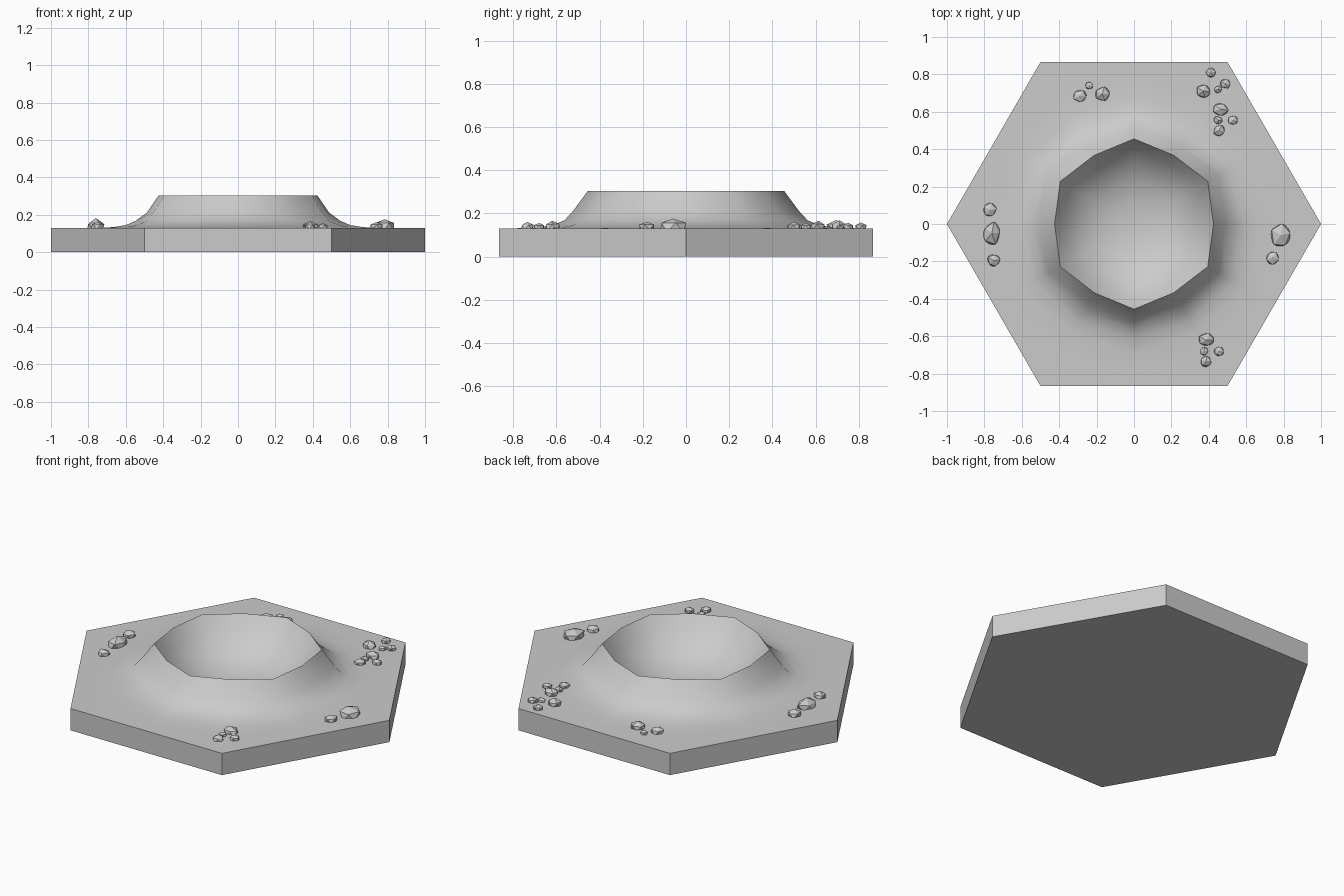
import bpy
import bmesh
import random
from math import cos, sin, pi
from mathutils import Vector, Matrix

random.seed(4)
if "Cube" in bpy.data.objects:
    bpy.data.objects.remove(bpy.data.objects["Cube"], do_unlink=True)

SIDES = 12
PLATE_TOP = 0.13


def make_material(name, colour):
    mat = bpy.data.materials.new(name)
    mat.use_nodes = True
    mat.diffuse_color = colour
    mat.node_tree.nodes["Principled BSDF"].inputs["Base Color"].default_value = colour
    return mat


stone = make_material("grey stone", (0.6, 0.6, 0.6, 1))


def finish(bm, name, smooth_angle=None):
    bmesh.ops.recalc_face_normals(bm, faces=bm.faces)
    mesh = bpy.data.meshes.new(name)
    bm.to_mesh(mesh)
    bm.free()
    mesh.materials.append(stone)
    obj = bpy.data.objects.new(name, mesh)
    bpy.context.collection.objects.link(obj)
    if smooth_angle:
        bpy.ops.object.select_all(action="DESELECT")
        obj.select_set(True)
        bpy.context.view_layer.objects.active = obj
        bpy.ops.object.shade_smooth_by_angle(angle=smooth_angle)
    return obj


# Hexagonal ground tile with a raised crater, lofted from rings
def add_ring(bm, radius, z, even=1.0, odd=1.0):
    ring = []
    for i in range(SIDES):
        a = 2 * pi * i / SIDES
        r = radius * (odd if i % 2 else even)
        ring.append(bm.verts.new((r * cos(a), r * sin(a), z)))
    return ring


hex_mid = cos(pi / 6)
bm = bmesh.new()
rings = [add_ring(bm, 1, 0, 1, hex_mid), add_ring(bm, 1, PLATE_TOP, 1, hex_mid)]
# Outer slope, rim and bowl as (radius, height)
profile = [(0.78, 0.131), (0.68, 0.134), (0.61, 0.145), (0.555, 0.168),
           (0.505, 0.212), (0.44, 0.303), (0.385, 0.225), (0.31, 0.157),
           (0.22, 0.108), (0.11, 0.083)]
for radius, z in profile:
    wobble = 0.035 if 0.3 < radius < 0.53 else 0.015
    rings.append(add_ring(bm, radius, z, 1 - wobble, 1 + wobble))
for lower, upper in zip(rings, rings[1:]):
    for i in range(SIDES):
        j = (i + 1) % SIDES
        bm.faces.new((lower[i], lower[j], upper[j], upper[i]))
bm.faces.new(rings[0])
centre = bm.verts.new((0, 0, 0.077))
for i in range(SIDES):
    bm.faces.new((rings[-1][i], rings[-1][(i + 1) % SIDES], centre))
finish(bm, "crater_tile", pi / 4)


# Faceted rocks: each is x, y, half width, half length
def add_rock(bm, x, y, width, length):
    turn = Matrix.Rotation(random.uniform(-0.3, 0.3), 4, "Z")
    made = bmesh.ops.create_icosphere(bm, subdivisions=1, radius=1.0)["verts"]
    height = 0.36 * (width + length)
    for v in made:
        p = turn @ (v.co * random.uniform(0.9, 1.15))
        v.co = Vector((x + p.x * width, y + p.y * length,
                       PLATE_TOP + 0.006 + p.z * height))


clusters = {
    "back_right_rocks": [(-0.29, 0.685, 0.04, 0.035), (-0.24, 0.74, 0.022, 0.02),
                         (-0.17, 0.695, 0.043, 0.04)],
    "back_left_outer_rocks": [(0.41, 0.81, 0.03, 0.028), (0.37, 0.71, 0.04, 0.04),
                              (0.45, 0.72, 0.022, 0.022), (0.49, 0.75, 0.03, 0.027)],
    "back_left_inner_rocks": [(0.46, 0.615, 0.045, 0.037), (0.45, 0.555, 0.026, 0.024),
                              (0.53, 0.555, 0.03, 0.027), (0.455, 0.5, 0.032, 0.032)],
    "right_rocks": [(-0.77, 0.075, 0.036, 0.04), (-0.76, -0.05, 0.05, 0.063),
                    (-0.75, -0.195, 0.036, 0.037)],
    "left_rocks": [(0.785, -0.06, 0.055, 0.068), (0.74, -0.18, 0.036, 0.038)],
    "front_left_rocks": [(0.385, -0.62, 0.046, 0.037), (0.375, -0.68, 0.025, 0.023),
                         (0.455, -0.68, 0.03, 0.027), (0.385, -0.735, 0.031, 0.03)],
}
for name, rocks in clusters.items():
    bm = bmesh.new()
    for rock in rocks:
        add_rock(bm, *rock)
    finish(bm, name)
